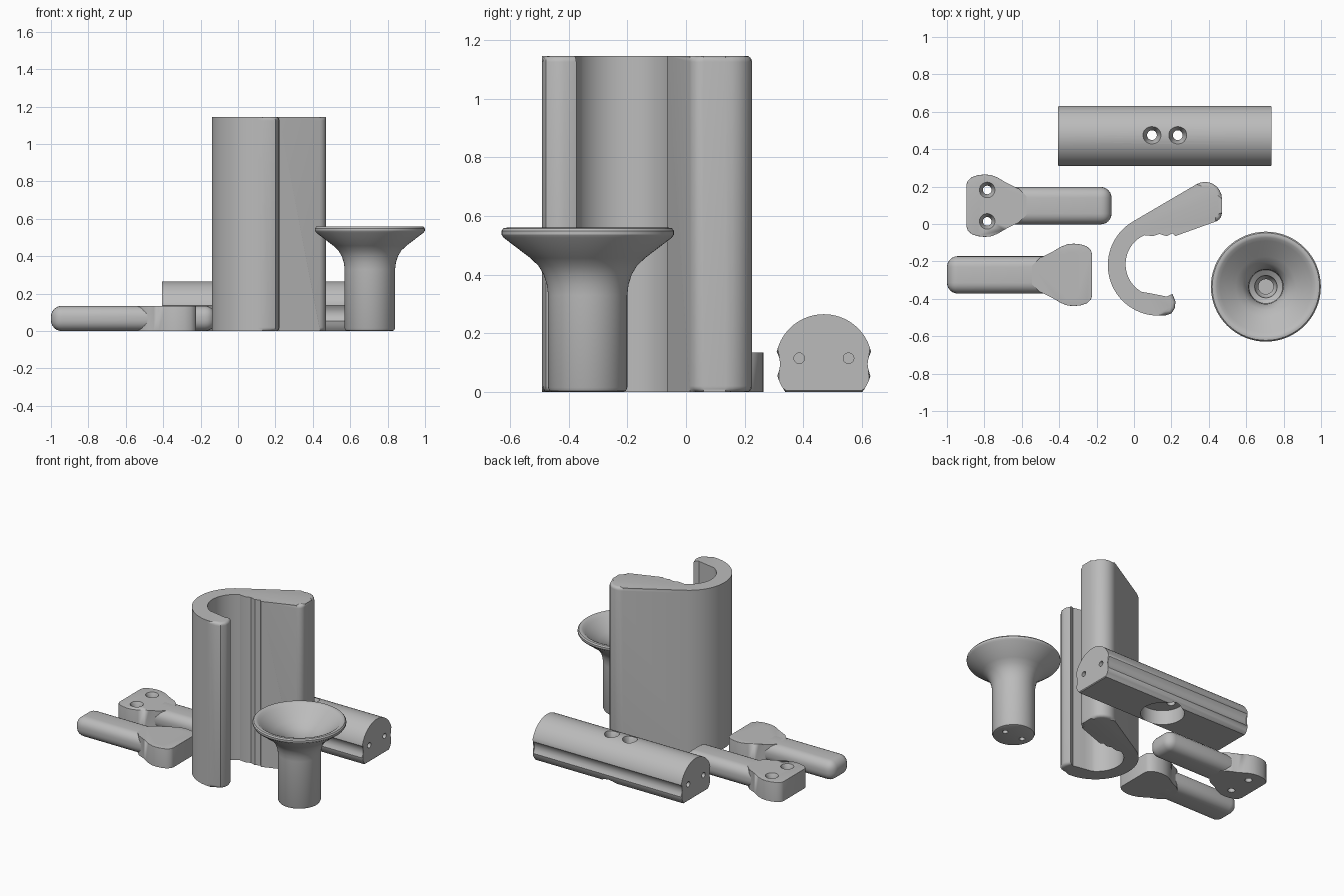
import bpy, bmesh, math
from mathutils import Matrix, Vector

if "Cube" in bpy.data.objects:
    bpy.data.objects.remove(bpy.data.objects["Cube"])

grey = bpy.data.materials.new("plain grey")
grey.use_nodes = True
grey.diffuse_color = (0.5, 0.5, 0.5, 1)
grey.node_tree.nodes["Principled BSDF"].inputs["Base Color"].default_value = (0.5, 0.5, 0.5, 1)


def make(name, bm):
    bmesh.ops.recalc_face_normals(bm, faces=bm.faces)
    mesh = bpy.data.meshes.new(name)
    bm.to_mesh(mesh)
    bm.free()
    mesh.materials.append(grey)
    ob = bpy.data.objects.new(name, mesh)
    bpy.context.collection.objects.link(ob)
    return ob


def arc(cx, cy, r, start, end, n):
    angles = [math.radians(start + (end - start) * i / n) for i in range(n + 1)]
    return [(cx + r * math.cos(a), cy + r * math.sin(a)) for a in angles]


def prism(outline, height):
    """Extrude an outline upward; return the mesh with its bottom and top rings."""
    bm = bmesh.new()
    low = [bm.verts.new((x, y, 0)) for x, y in outline]
    high = [bm.verts.new((x, y, height)) for x, y in outline]
    bm.faces.new(low[::-1])
    bm.faces.new(high)
    for i in range(len(low)):
        j = (i + 1) % len(low)
        bm.faces.new((low[i], low[j], high[j], high[i]))
    return bm, low, high


def round_edges(bm, edges, width, segments=4):
    bmesh.ops.bevel(bm, geom=edges, offset=width, segments=segments, profile=0.5,
                    affect='EDGES', clamp_overlap=True)


def lathe(name, profile, place, steps=32):
    bm = bmesh.new()
    pts = [bm.verts.new((r, 0, z)) for r, z in profile]
    edges = [bm.edges.new(p) for p in zip(pts, pts[1:])]
    bmesh.ops.spin(bm, geom=pts + edges, cent=(0, 0, 0), axis=(0, 0, 1),
                   angle=math.tau, steps=steps, use_duplicate=False)
    bmesh.ops.remove_doubles(bm, verts=bm.verts, dist=0.0002)
    bm.transform(place)
    return make(name, bm)


def cut(target, profile, place):
    cutter = lathe("cutter", profile, place)
    mod = target.modifiers.new("hole", 'BOOLEAN')
    mod.operation = 'DIFFERENCE'
    mod.solver = 'EXACT'
    mod.object = cutter
    bpy.context.view_layer.objects.active = target
    bpy.ops.object.modifier_apply(modifier=mod.name)
    bpy.data.objects.remove(cutter)


def smooth(ob):
    bpy.ops.object.select_all(action='DESELECT')
    ob.select_set(True)
    bpy.context.view_layer.objects.active = ob
    bpy.ops.object.shade_smooth_by_angle(angle=math.radians(32))


def bore(r, z0, z1):
    return [(0, z0), (r, z0), (r, z1), (0, z1)]


def screw(r, head, top, sink):
    return [(0, -0.1), (r, -0.1), (r, top - sink), (head, top), (head, top + 0.1), (0, top + 0.1)]


at = Matrix.Translation

# Hook bracket: a C-shaped channel with a wedge-shaped arm
outer = [(0.206, -0.374), (0.222, -0.415), (0.218, -0.45), (0.2, -0.478), (0.17, -0.488)]
outer += arc(0.13, -0.22, 0.27, 270, 120, 30)
outer += arc(0.38, 0.135, 0.09, 120, 0, 8)
outer += arc(0.42, 0.06, 0.05, 0, -70, 5)
inner = [(0.22, -0.065), (0.206, -0.05), (0.174, -0.065), (0.136, -0.053), (0.1, -0.065)]
inner += arc(0.125, -0.215, 0.17, 114, 240, 22)
inner += [(0.094, -0.372), (0.136, -0.38), (0.174, -0.388)]
bm, low, high = prism(outer + inner, 1.145)
count = len(outer)
rim = [bm.edges.get(p) for ring in (low, high) for p in zip(ring[:count], ring[1:count])]
round_edges(bm, rim, 0.02)
smooth(make("hook_bracket", bm))

# Rail: flat-bottomed round bar with a groove along each side
right = arc(0, 0.1, 0.165, -37.3, -16, 4)
right += [(0.147, 0.075), (0.144, 0.095), (0.147, 0.117)]
right += arc(0, 0.1, 0.165, 13, 90, 16)
section = right + [(-x, z) for x, z in right[-2::-1]]
bm, low, high = prism(section, 1.14)
ends = [bm.edges.get((ring[i - 1], ring[i])) for ring in (low, high) for i in range(len(ring))]
round_edges(bm, ends, 0.005, 1)
bm.transform(Matrix(((0, 0, 1, -0.405), (1, 0, 0, 0.47), (0, 1, 0, 0), (0, 0, 0, 1))))
rail = make("rail", bm)
cut(rail, bore(0.138, -0.1, 0.1), at((0.165, 0.475, 0)))
for side in (-1, 1):
    cut(rail, screw(0.026, 0.048, 0.262, 0.045), at((0.165 + side * 0.069, 0.475, 0)))
    for end in (-0.405, 0.735):
        cut(rail, bore(0.018, -0.12, 0.12),
            at((end, 0.47 + side * 0.084, 0.115)) @ Matrix.Rotation(math.pi / 2, 4, 'Y'))
smooth(rail)

# Two pegs: a rounded handle with a wide screw plate at one end
half = [(0.0, 0.115), (0.006, 0.133), (0.027, 0.152), (0.06, 0.163), (0.096, 0.167), (0.13, 0.164),
        (0.165, 0.151), (0.2, 0.13), (0.225, 0.114), (0.25, 0.104), (0.28, 0.09), (0.32, 0.05)]
for name, place in (("rear", at((-0.895, 0.098, 0))),
                    ("front", at((-0.225, -0.272, 0)) @ Matrix.Rotation(math.pi, 4, 'Z'))):
    bm, low, high = prism(half[::-1] + [(x, -y) for x, y in half], 0.135)
    # round the plate's upper rim, leaving the tail buried in the handle
    rim = [bm.edges.get(p) for p in zip(high[2:-2], high[3:-2])]
    round_edges(bm, rim, 0.03)
    bm.transform(place)
    plate = make(name + "_peg_plate", bm)
    for side in (-1, 1):
        cut(plate, screw(0.023, 0.042, 0.136, 0.04), place @ at((0.11, side * 0.084, 0)))
    smooth(plate)

    bm = bmesh.new()
    bmesh.ops.create_cube(bm, size=1)
    bm.transform(Matrix.Diagonal((0.595, 0.2, 0.135, 1)))
    round_edges(bm, bm.edges[:], 0.058, 6)
    bm.transform(place @ at((0.4775, 0, 0.0675)))
    smooth(make(name + "_peg_handle", bm))

# Flared cup: trumpet rim on a hollow stem
profile = [(0, 0), (0.12, 0), (0.13, 0.004), (0.135, 0.015), (0.135, 0.33), (0.139, 0.365),
           (0.15, 0.4), (0.168, 0.43), (0.195, 0.456), (0.287, 0.526), (0.294, 0.537),
           (0.294, 0.549), (0.287, 0.558), (0.275, 0.56), (0.262, 0.555), (0.245, 0.54),
           (0.16, 0.475), (0.125, 0.445), (0.105, 0.415), (0.093, 0.38), (0.09, 0.34),
           (0.06, 0.32), (0.055, 0.28), (0.04, 0.26), (0.04, 0.2), (0, 0.2)]
cup = lathe("flared_cup", profile, at((0.705, -0.335, 0)), 64)
for side in (-1, 1):
    cut(cup, bore(0.018, -0.1, 0.12), at((0.705 + side * 0.069, -0.335, 0)))
smooth(cup)
